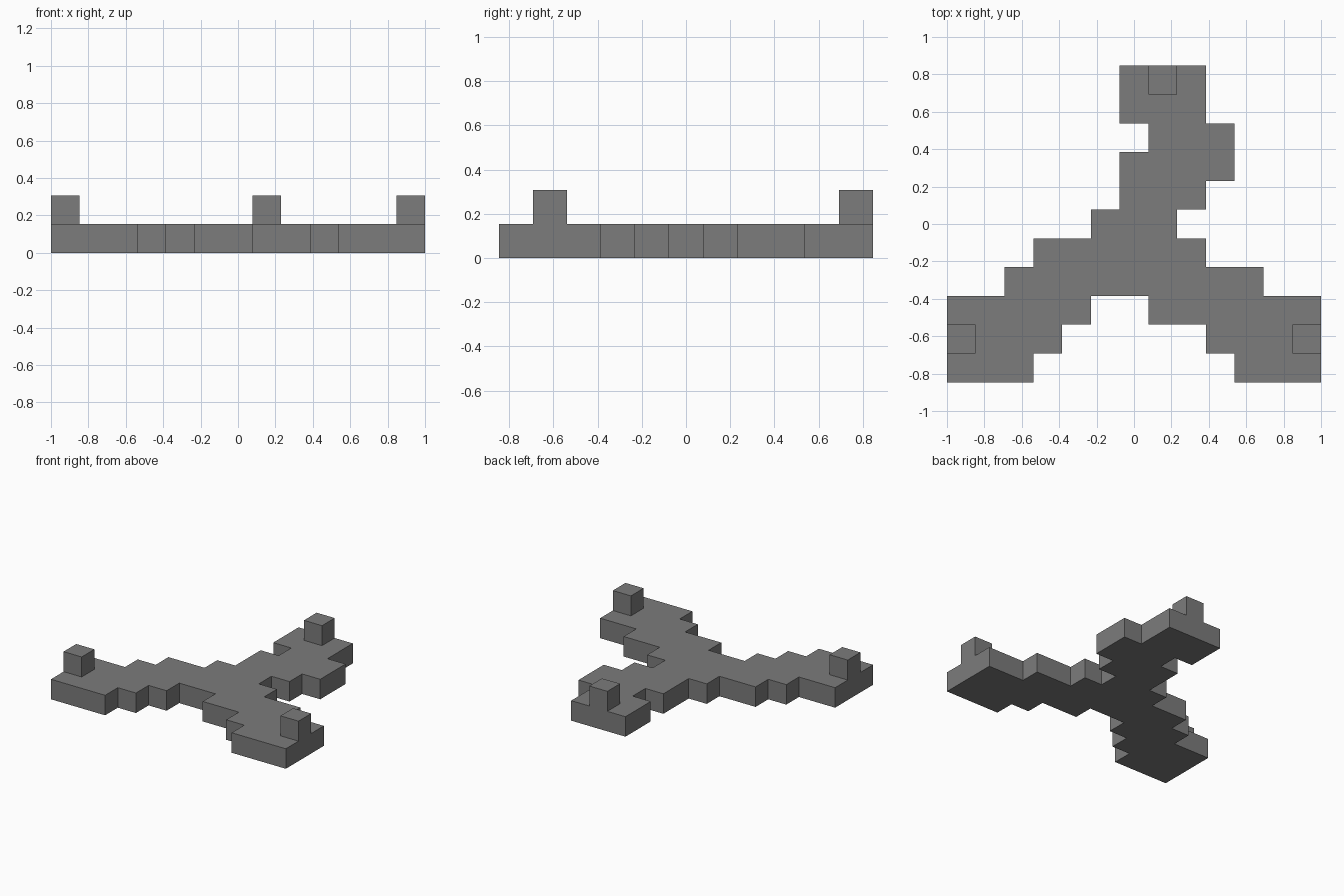
import bpy
import bmesh
from mathutils import Vector

if "Cube" in bpy.data.objects:
    bpy.data.objects.remove(bpy.data.objects["Cube"], do_unlink=True)

COLS, ROWS = 13, 11
CELL = 2 / COLS

# Column spans of each row of blocks, from back to front
SPANS = [
    [(6, 9)], [(6, 9)],
    [(7, 10)], [(6, 10)],
    [(6, 9)], [(5, 8)],
    [(3, 9)], [(2, 11)],
    [(0, 5), (7, 13)],
    [(0, 4), (9, 13)],
    [(0, 3), (10, 13)],
]
POSTS = {(7, 0), (0, 9), (12, 9)}


def corner(col, row):
    return Vector(((col - COLS / 2) * CELL, (ROWS / 2 - row) * CELL, 0))


grey = bpy.data.materials.new("stone_grey")
grey.use_nodes = True
color = (0.2, 0.2, 0.2, 1)
grey.diffuse_color = color
grey.node_tree.nodes["Principled BSDF"].inputs["Base Color"].default_value = color

# Flat floor plan of square cells
bm = bmesh.new()
for row, spans in enumerate(SPANS):
    for start, end in spans:
        for col in range(start, end):
            bm.faces.new([bm.verts.new(corner(col + i, row + j))
                          for i, j in ((0, 1), (1, 1), (1, 0), (0, 0))])
bmesh.ops.remove_doubles(bm, verts=bm.verts[:], dist=CELL / 10)

# Raise the three-armed slab
result = bmesh.ops.extrude_face_region(bm, geom=bm.faces[:])
raised = [g for g in result["geom"] if isinstance(g, bmesh.types.BMVert)]
bmesh.ops.translate(bm, verts=raised, vec=(0, 0, CELL))


# Raise one post at the end of each arm
def is_post(face):
    c = face.calc_center_median()
    cell = (int(c.x / CELL + COLS / 2), int(ROWS / 2 - c.y / CELL))
    return all(v.co.z > CELL / 2 for v in face.verts) and cell in POSTS


tops = [f for f in bm.faces if is_post(f)]
posts = bmesh.ops.extrude_discrete_faces(bm, faces=tops)["faces"]
bmesh.ops.translate(bm, verts=[v for f in posts for v in f.verts], vec=(0, 0, CELL))

# Merge cells into clean flat faces
bmesh.ops.recalc_face_normals(bm, faces=bm.faces[:])
bmesh.ops.dissolve_limit(bm, angle_limit=0.01, verts=bm.verts[:], edges=bm.edges[:])

mesh = bpy.data.meshes.new("three_armed_slab")
bm.to_mesh(mesh)
bm.free()
mesh.materials.append(grey)
slab = bpy.data.objects.new("three_armed_slab", mesh)
bpy.context.collection.objects.link(slab)
